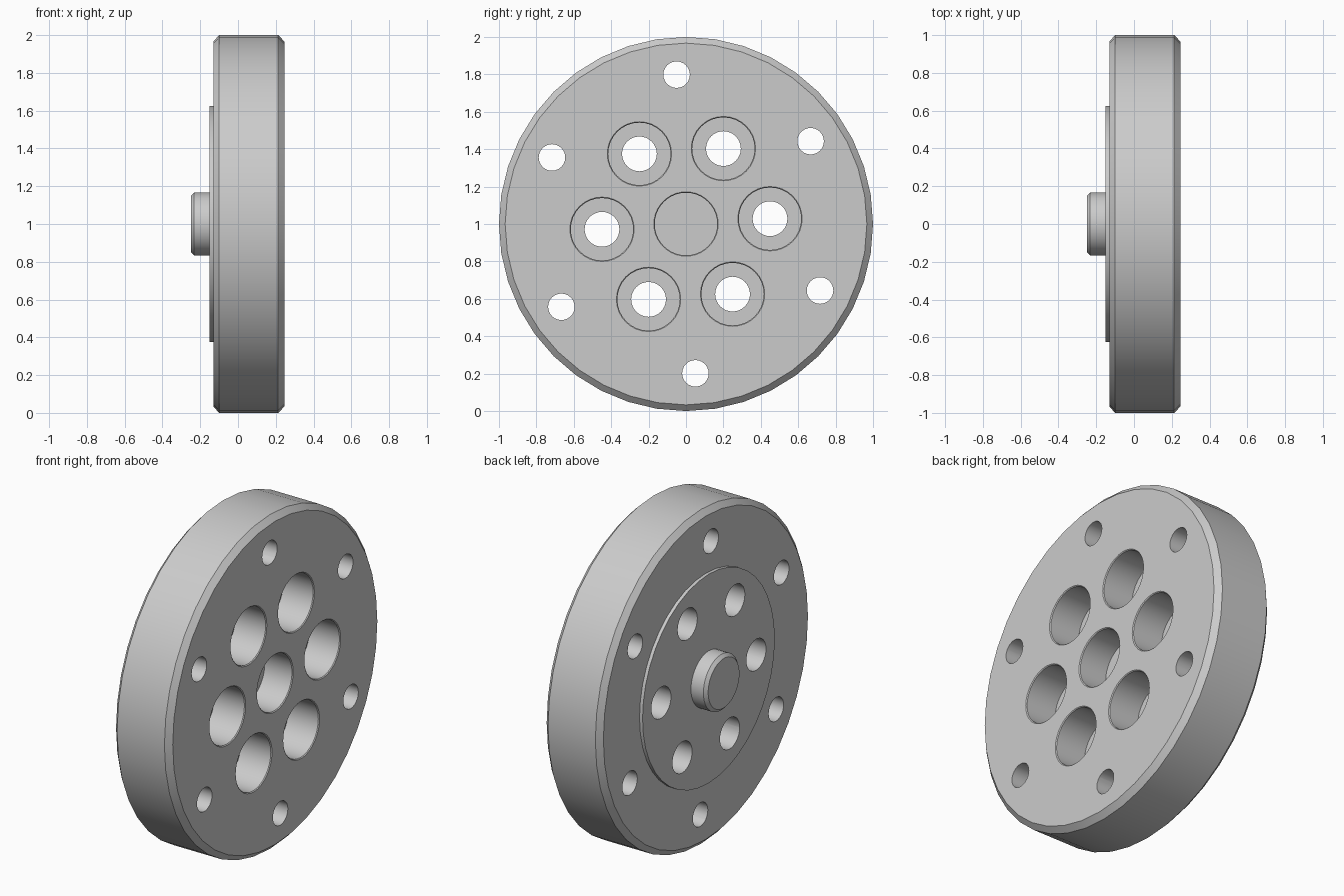
import bpy, bmesh, math
from mathutils import Matrix

if "Cube" in bpy.data.objects:
    bpy.data.objects.remove(bpy.data.objects["Cube"])

grey = bpy.data.materials.new("light_grey")
grey.diffuse_color = (0.6, 0.6, 0.6, 1)
grey.use_nodes = True
grey.node_tree.nodes["Principled BSDF"].inputs["Base Color"].default_value = grey.diffuse_color


def lathe(name, profile, sides, y=0.0, z=1.0):
    """Closed solid turned about an axis parallel to x; profile is (x, radius)."""
    bm = bmesh.new()
    rings = []
    for x, r in profile:
        if r == 0:
            rings.append([bm.verts.new((x, y, z))])
        else:
            rings.append([bm.verts.new((x, y + r * math.cos(2 * math.pi * i / sides),
                                        z + r * math.sin(2 * math.pi * i / sides)))
                          for i in range(sides)])
    for a, b in zip(rings, rings[1:]):
        if len(a) == 1:
            bm.faces.new(b)
        elif len(b) == 1:
            bm.faces.new(a)
        else:
            for i in range(sides):
                j = (i + 1) % sides
                bm.faces.new((a[i], a[j], b[j], b[i]))
    # centre points only mark flat caps
    bmesh.ops.delete(bm, geom=[v for v in bm.verts if not v.link_faces], context='VERTS')
    bmesh.ops.recalc_face_normals(bm, faces=bm.faces)
    me = bpy.data.meshes.new(name)
    bm.to_mesh(me)
    bm.free()
    me.materials.append(grey)
    ob = bpy.data.objects.new(name, me)
    bpy.context.collection.objects.link(ob)
    return ob


# Disc with chamfered rim, raised plate, centre boss and blind centre bore
disc = lathe("flange_disc", [
    (-0.25, 0), (-0.25, 0.148), (-0.232, 0.167), (-0.15, 0.167),
    (-0.15, 0.625), (-0.13, 0.625), (-0.13, 0.967), (-0.10, 1.0),
    (0.213, 1.0), (0.245, 0.967), (0.245, 0.172), (0.24, 0.167),
    (0.06, 0.167), (0.06, 0)], 40)

# Cutters: six counterbored holes and six small plain holes
cutters = []
for i in range(6):
    a = math.radians(3.6 + 60 * i)
    cutters.append(lathe("counterbore_cutter", [
        (-0.3, 0), (-0.3, 0.093), (0.042, 0.093), (0.042, 0.167),
        (0.24, 0.167), (0.25, 0.177), (0.25, 0)], 32,
        0.45 * math.cos(a), 1 + 0.45 * math.sin(a)))
    a = math.radians(33.6 + 60 * i)
    cutters.append(lathe("small_hole_cutter", [
        (-0.3, 0), (-0.3, 0.071), (0.3, 0.071), (0.3, 0)], 24,
        0.8 * math.cos(a), 1 + 0.8 * math.sin(a)))

for c in cutters:
    c.hide_render = True
    m = disc.modifiers.new("hole", 'BOOLEAN')
    m.operation, m.object, m.solver = 'DIFFERENCE', c, 'EXACT'

# Bake the holes in and drop the cutters
bpy.context.view_layer.update()
deps = bpy.context.evaluated_depsgraph_get()
mesh = bpy.data.meshes.new_from_object(disc.evaluated_get(deps))
disc.modifiers.clear()
disc.data = mesh
for c in cutters:
    bpy.data.objects.remove(c)
mesh.materials.clear()
mesh.materials.append(grey)

bpy.ops.object.select_all(action='DESELECT')
disc.select_set(True)
bpy.context.view_layer.objects.active = disc
bpy.ops.object.shade_smooth_by_angle(angle=math.radians(30))
